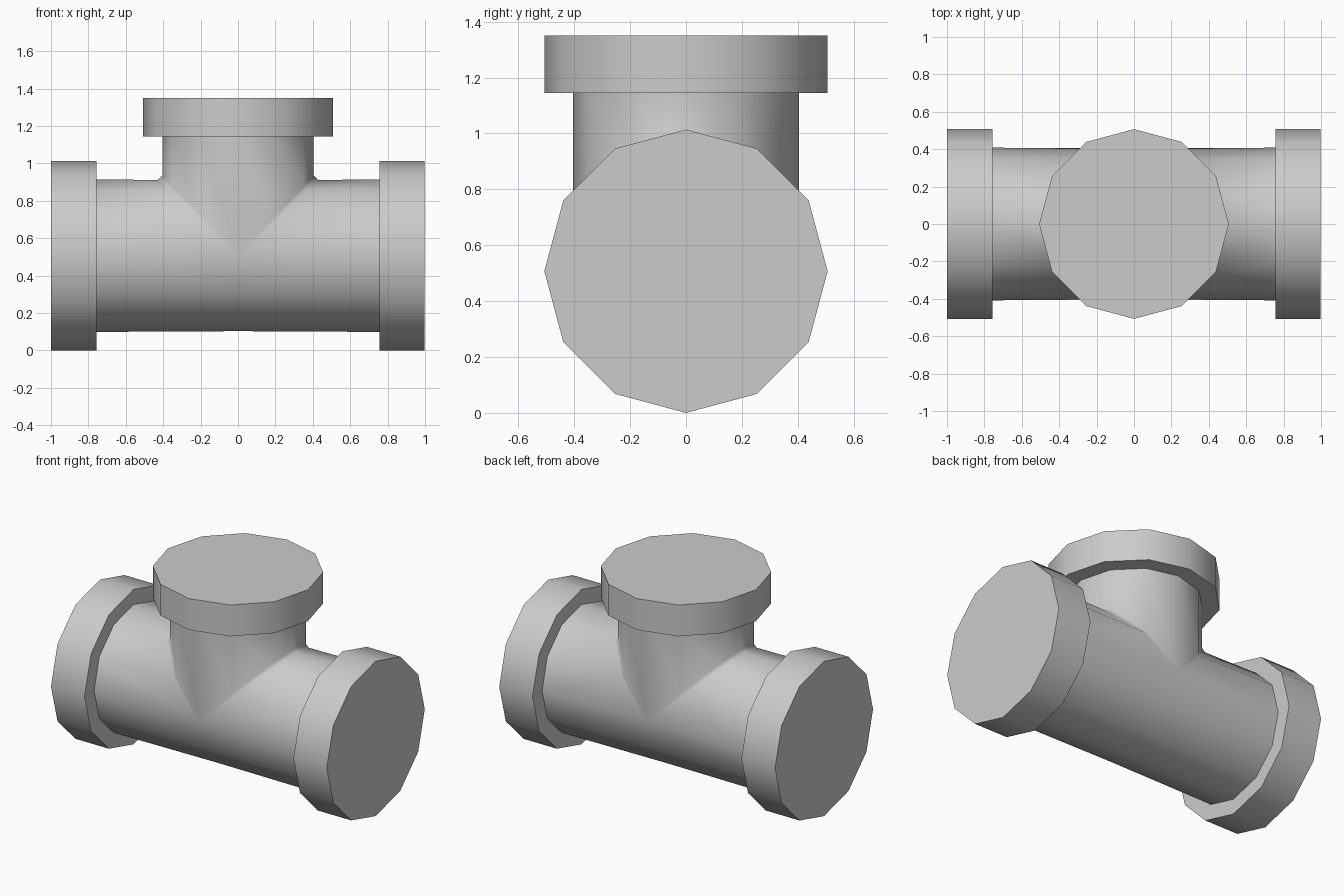
import bpy, bmesh, math
from mathutils import Vector

if "Cube" in bpy.data.objects:
    bpy.data.objects.remove(bpy.data.objects["Cube"])

N = 12            # sides
ZC = 0.507        # height of the run axis
R_OUT = 0.507     # flange radius
R_END = 0.408     # pipe radius at flanges
R_MID = 0.404     # pipe radius at the junction
SEAM = 1.06       # >1 leaves a small chamfer along the mitre seam
CS = [(math.cos(2 * math.pi * i / N), math.sin(2 * math.pi * i / N)) for i in range(N)]


def finish(bm, name, angle):
    bmesh.ops.remove_doubles(bm, verts=bm.verts, dist=0.0005)
    bmesh.ops.recalc_face_normals(bm, faces=bm.faces)
    me = bpy.data.meshes.new(name)
    bm.to_mesh(me)
    bm.free()
    ob = bpy.data.objects.new(name, me)
    bpy.context.collection.objects.link(ob)
    bpy.ops.object.select_all(action='DESELECT')
    ob.select_set(True)
    bpy.context.view_layer.objects.active = ob
    bpy.ops.object.shade_smooth_by_angle(angle=math.radians(angle))
    return ob


def quad(bm, pts):
    # make a face, dropping repeated corners
    uniq = []
    for p in pts:
        if all((p - q).length > 0.0005 for q in uniq):
            uniq.append(p)
    if len(uniq) > 2:
        bm.faces.new([bm.verts.new(p) for p in uniq])


def strip(bm, a, b, idx):
    for i in idx:
        j = (i + 1) % N
        quad(bm, [a[i], a[j], b[j], b[i]])


# pipe body: two half runs and a branch, mitred together
bm = bmesh.new()
for s in (-1, 1):
    end = [Vector((s * 0.757, R_END * c, ZC + R_END * t)) for c, t in CS]
    seam = [Vector((s * SEAM * max(0, R_MID * t), R_MID * c, ZC + R_MID * t)) for c, t in CS]
    strip(bm, end, seam, range(N))
    # chamfer between this run's upper half and the branch
    up = [Vector((s * R_MID * max(0, t), R_MID * c, ZC + SEAM * R_MID * max(0, t))) for c, t in CS]
    strip(bm, seam, up, range(N // 2))
top = [Vector((R_MID * c, R_MID * t, 1.145)) for c, t in CS]
low = [Vector((R_MID * c, R_MID * t, ZC + SEAM * R_MID * abs(c))) for c, t in CS]
strip(bm, top, low, range(N))
finish(bm, "tee_pipe", 60)


# closed flange: inner shoulder, rim and end cap
def flange(name, d0, d1, r_in, place):
    bm = bmesh.new()
    rings = [[place(r * c, r * t, d) for c, t in CS]
             for r, d in ((r_in, d0), (R_OUT, d0), (R_OUT, d1))]
    strip(bm, rings[0], rings[1], range(N))
    strip(bm, rings[1], rings[2], range(N))
    bm.faces.new([bm.verts.new(p) for p in rings[2]])
    finish(bm, name, 40)


flange("left_flange", 0.757, 1.0, R_END, lambda u, v, d: Vector((-d, u, ZC + v)))
flange("right_flange", 0.757, 0.998, R_END, lambda u, v, d: Vector((d, u, ZC + v)))
flange("top_flange", 1.145, 1.35, R_MID, lambda u, v, d: Vector((u, v, d)))
